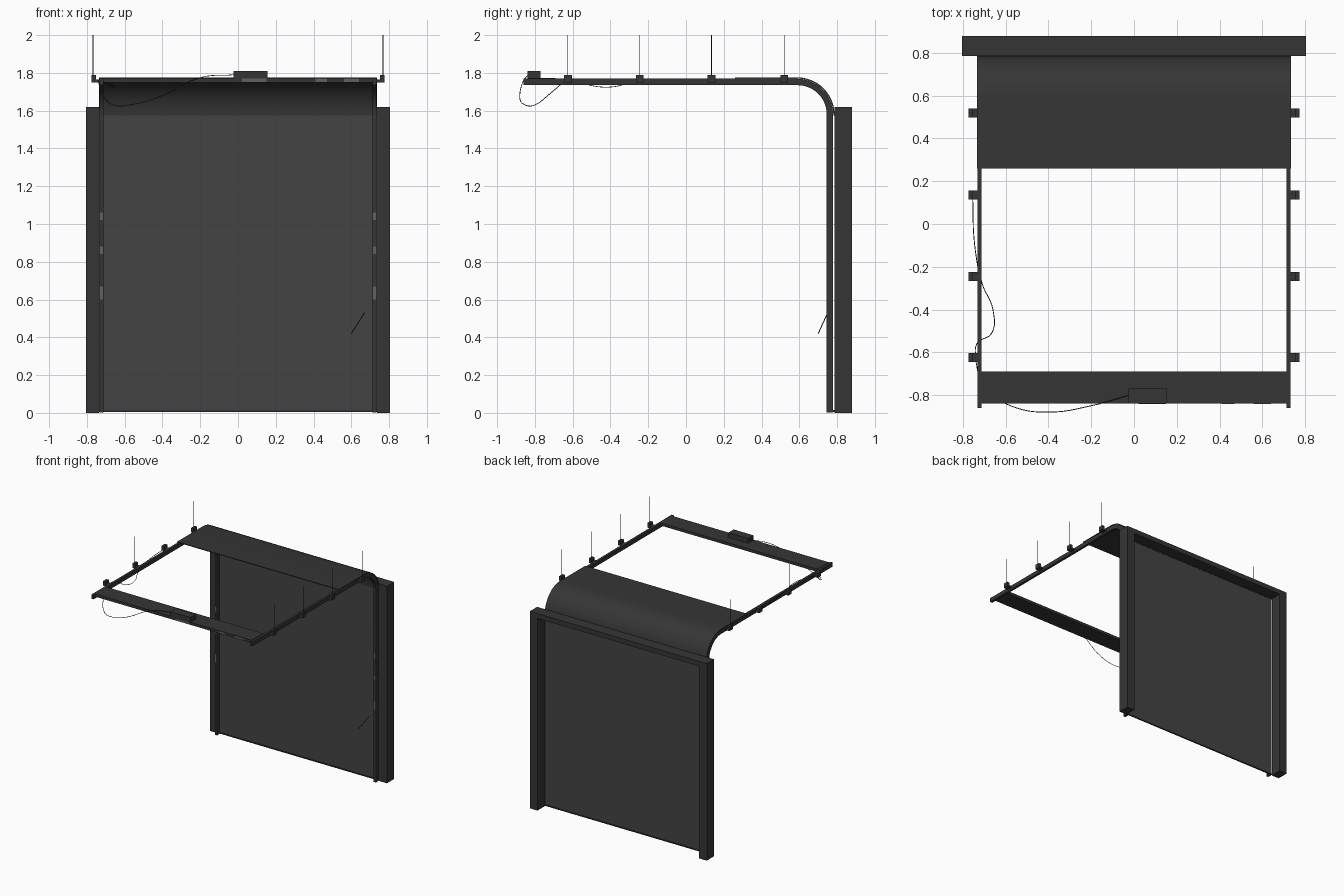
import bpy, bmesh, math
from mathutils import Vector

if "Cube" in bpy.data.objects:
    bpy.data.objects.remove(bpy.data.objects["Cube"])


def material(name, rgb, alpha=1.0):
    m = bpy.data.materials.new(name)
    m.diffuse_color = (*rgb, alpha)
    m.use_nodes = True
    m.node_tree.nodes["Principled BSDF"].inputs["Base Color"].default_value = m.diffuse_color
    return m


DARK = material("charcoal metal", (0.036, 0.036, 0.036))
PANEL = material("grey door panel", (0.056, 0.056, 0.057), 0.9)
GREY = material("mid grey", (0.12, 0.12, 0.122))


def finish(name, bm, mat):
    bmesh.ops.recalc_face_normals(bm, faces=bm.faces)
    me = bpy.data.meshes.new(name)
    bm.to_mesh(me)
    bm.free()
    me.materials.append(mat)
    ob = bpy.data.objects.new(name, me)
    bpy.context.scene.collection.objects.link(ob)
    return ob


def box(name, x, y, z, mat=DARK):
    bm = bmesh.new()
    bmesh.ops.create_cube(bm, size=1)
    for v in bm.verts:
        v.co = [(a + b) / 2 + c * (b - a) for (a, b), c in zip((x, y, z), v.co)]
    return finish(name, bm, mat)


def pair(name, x, y, z, mat=DARK):
    """A box on the right and its mirror image on the left."""
    box(name + "_right", x, y, z, mat)
    box(name + "_left", (-x[1], -x[0]), y, z, mat)


def wire(name, pts, r=0.002, smooth=True):
    cu = bpy.data.curves.new(name, 'CURVE')
    cu.dimensions = '3D'
    cu.bevel_depth = r
    cu.bevel_resolution = 1
    cu.use_fill_caps = True
    cu.resolution_u = 6
    if smooth:
        sp = cu.splines.new('BEZIER')
        sp.bezier_points.add(len(pts) - 1)
        for p, co in zip(sp.bezier_points, pts):
            p.co = co
            p.handle_left_type = p.handle_right_type = 'AUTO'
    else:
        sp = cu.splines.new('POLY')
        sp.points.add(len(pts) - 1)
        for p, co in zip(sp.points, pts):
            p.co = (*co, 1)
    cu.materials.append(DARK)
    ob = bpy.data.objects.new(name, cu)
    bpy.context.scene.collection.objects.link(ob)


CY, CZ, SEG = 0.59, 1.58, 12      # centre of the bend


def bent_strip(name, x0, x1, r_in, r_out, z_low, y_end, mat=DARK):
    """Rises at the opening, bends, then runs horizontally forward."""
    def side(r):
        arc = [(CY + r * math.cos(i * math.pi / 2 / SEG),
                CZ + r * math.sin(i * math.pi / 2 / SEG)) for i in range(SEG + 1)]
        return [(CY + r, z_low)] + arc + [(y_end, CZ + r)]
    a, b = side(r_in), side(r_out)
    bm = bmesh.new()
    rings = [[bm.verts.new(c) for c in ((x0, *p), (x1, *p), (x1, *q), (x0, *q))]
             for p, q in zip(a, b)]
    for r, s in zip(rings, rings[1:]):
        for i in range(4):
            j = (i + 1) % 4
            bm.faces.new((r[i], r[j], s[j], s[i]))
    bm.faces.new(rings[0])
    bm.faces.new(rings[-1])
    ob = finish(name, bm, mat)
    bpy.context.view_layer.objects.active = ob
    ob.select_set(True)
    bpy.ops.object.shade_smooth_by_angle(angle=math.radians(30))
    ob.select_set(False)


# door frame
pair("frame_post", (0.735, 0.805), (0.785, 0.88), (0, 1.62))
box("frame_header", (-0.735, 0.735), (0.787, 0.88), (1.58, 1.62))

# guide tracks
bent_strip("track_right", 0.713, 0.733, 0.155, 0.189, 0.003, -0.86)
bent_strip("track_left", -0.733, -0.713, 0.155, 0.189, 0.003, -0.86)

# door sheet: upper part bends under the ceiling, lower part fills the opening
bent_strip("door_upper_sheet", -0.735, 0.735, 0.190, 0.196, 1.575, 0.26)
bm = bmesh.new()
bm.faces.new([bm.verts.new((x, 0.784, z)) for x, z in
              ((-0.735, 0.012), (0.735, 0.012), (0.735, 1.578), (-0.735, 1.578))])
finish("door_lower_panel", bm, PANEL)
box("door_bottom_seal", (-0.735, 0.735), (0.778, 0.79), (0.006, 0.014))

# front cross rail with the drive box
box("front_cross_rail", (-0.713, 0.713), (-0.84, -0.69), (1.75, 1.772))
box("drive_box", (-0.025, 0.155), (-0.84, -0.77), (1.772, 1.81))
for i, (a, b) in enumerate(((0.02, 0.15), (0.41, 0.47), (0.56, 0.64))):
    box(f"rail_label_{i}", (a, b), (-0.842, -0.84), (1.753, 1.769), GREY)

# ceiling brackets and hanging rods
for i, y in enumerate((-0.625, -0.245, 0.135, 0.52)):
    pair(f"bracket_foot_{i}", (0.73, 0.775), (y - 0.021, y + 0.021), (1.75, 1.766))
    pair(f"bracket_upright_{i}", (0.752, 0.775), (y - 0.021, y + 0.021), (1.766, 1.788))
    for s, side in ((1, "right"), (-1, "left")):
        wire(f"hanger_rod_{i}_{side}", [(s * 0.768, y, 1.78), (s * 0.768, y, 2.0)],
             0.0018, False)

# small plates on the vertical tracks
for i, (a, b) in enumerate(((0.60, 0.67), (0.84, 0.88), (1.02, 1.06))):
    pair(f"track_plate_{i}", (0.714, 0.732), (0.743, 0.745), (a, b), GREY)

# control cable and pull cord
wire("drive_cable", [(-0.02, -0.80, 1.79), (-0.2, -0.85, 1.775), (-0.4, -0.88, 1.68),
                     (-0.55, -0.86, 1.635), (-0.66, -0.80, 1.63), (-0.72, -0.72, 1.69),
                     (-0.74, -0.64, 1.76)])
wire("side_cable", [(-0.74, -0.64, 1.76), (-0.735, -0.56, 1.76), (-0.665, -0.51, 1.735),
                    (-0.66, -0.40, 1.725), (-0.71, -0.28, 1.75), (-0.745, -0.1, 1.76),
                    (-0.755, 0.14, 1.765)])
wire("pull_cord", [(0.60, 0.70, 0.42), (0.67, 0.75, 0.53)], 0.0025, False)
